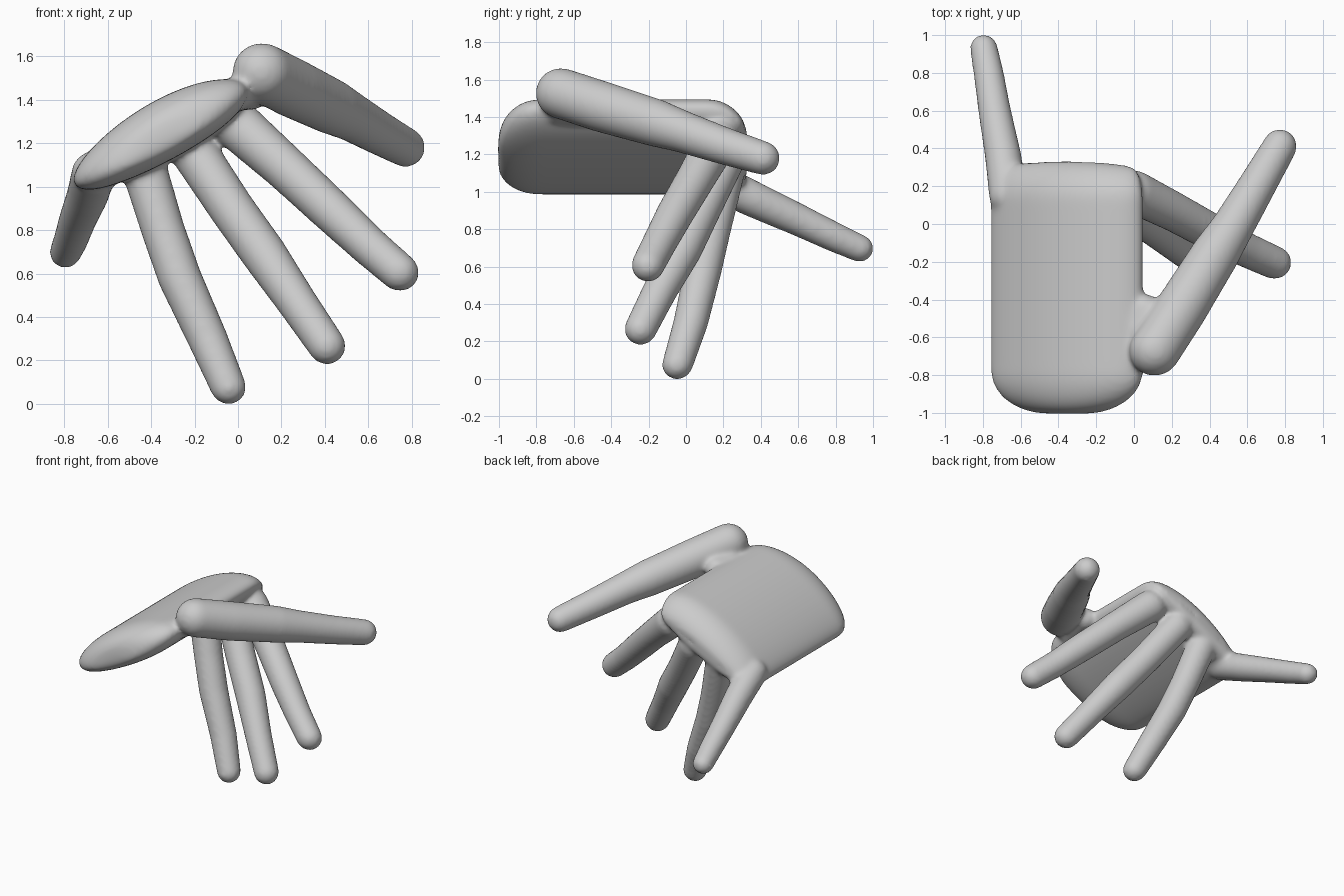
import bpy, bmesh, math
from mathutils import Vector

if "Cube" in bpy.data.objects:
    bpy.data.objects.remove(bpy.data.objects["Cube"])

skin = bpy.data.materials.new("light grey")
skin.diffuse_color = (0.6, 0.6, 0.6, 1)
skin.use_nodes = True
skin.node_tree.nodes["Principled BSDF"].inputs["Base Color"].default_value = skin.diffuse_color

bm = bmesh.new()


def loft(rings):
    """Skin a list of closed rings and cap both ends."""
    vs = [[bm.verts.new(p) for p in ring] for ring in rings]
    n = len(vs[0])
    for a, b in zip(vs, vs[1:]):
        for i in range(n):
            j = (i + 1) % n
            bm.faces.new((a[i], a[j], b[j], b[i]))
    bm.faces.new(vs[0][::-1])
    bm.faces.new(vs[-1])


def finger(points):
    """Round-ended tapered tube through (x, y, z, radius) points."""
    pts = [Vector(p[:3]) for p in points]
    rad = [p[3] + 0.003 for p in points]
    d0 = (pts[1] - pts[0]).normalized()
    d1 = (pts[-1] - pts[-2]).normalized()
    arc = [math.radians(a) for a in (4, 20, 40, 60, 75)]
    spine = [(pts[0] - d0 * rad[0] * math.cos(a), rad[0] * math.sin(a)) for a in arc]
    spine += list(zip(pts, rad))
    spine += [(pts[-1] + d1 * rad[-1] * math.cos(a), rad[-1] * math.sin(a)) for a in arc[::-1]]
    axis = (pts[-1] - pts[0]).normalized()
    u = axis.orthogonal().normalized()
    v = axis.cross(u)
    loft([[c + r * (u * math.cos(t) + v * math.sin(t))
           for t in (2 * math.pi * k / 24 for k in range(24))] for c, r in spine])


# Palm: tilted lens section, heel sloping to the underside, knuckle roll at the back
def palm_ring(y, width, thick, drop, bow=0):
    ring = []
    for k in range(48):
        t = 2 * math.pi * k / 48
        c, s = math.cos(t), math.sin(t)
        x = width * c
        half = 0.145 if s > 0 else 0.165
        z = 1.235 + 0.5 * x + 0.03 * (1 - c * c) + half * thick * s - drop
        ring.append((-0.355 + x, y - bow * c * c, z))
    return ring


rings = []
for i in range(10):                       # heel
    a = math.radians(4 + 86 * i / 9)
    thick = math.sin(a) ** 0.65
    rings.append(palm_ring(-0.78 - 0.225 * math.cos(a), 0.1 + 0.303 * math.sin(a),
                           thick, 0.06 * (1 - thick)))
for y in (-0.5, -0.2, 0.0):
    rings.append(palm_ring(y, 0.403, 1, 0))
for i in range(10):                       # knuckles
    a = math.radians(86 * i / 9)
    rings.append(palm_ring(0.12 + 0.215 * math.sin(a), 0.343 + 0.06 * math.cos(a),
                           math.cos(a) ** 0.8, 0.05 * math.sin(a) ** 2,
                           0.03 * math.sin(a)))
loft(rings)

# Thumb, and the web that joins it to the palm
finger([(0.11, -0.67, 1.527, 0.133), (0.25, -0.45, 1.455, 0.134), (0.43, -0.16, 1.368, 0.125),
        (0.52, -0.02, 1.322, 0.11), (0.65, 0.20, 1.247, 0.098), (0.773, 0.412, 1.18, 0.088)])
finger([(0.01, -0.69, 1.435, 0.07), (0.03, -0.56, 1.435, 0.078), (0.06, -0.45, 1.43, 0.075)])
# Index finger
finger([(0.0, 0.17, 1.28, 0.112), (0.22, 0.06, 1.085, 0.102), (0.44, -0.06, 0.88, 0.097),
        (0.60, -0.14, 0.73, 0.09), (0.745, -0.205, 0.605, 0.086)])
# Middle finger
finger([(-0.215, 0.21, 1.18, 0.106), (-0.03, 0.08, 0.90, 0.102), (0.12, -0.02, 0.69, 0.102),
        (0.27, -0.14, 0.47, 0.09), (0.41, -0.243, 0.266, 0.084)])
# Ring finger
finger([(-0.44, 0.21, 1.11, 0.103), (-0.345, 0.14, 0.80, 0.098), (-0.268, 0.09, 0.58, 0.098),
        (-0.14, 0.025, 0.30, 0.09), (-0.045, -0.045, 0.077, 0.08)])
# Little finger
finger([(-0.665, 0.15, 1.06, 0.1), (-0.693, 0.36, 0.96, 0.094), (-0.738, 0.60, 0.85, 0.084),
        (-0.77, 0.80, 0.755, 0.077), (-0.795, 0.93, 0.697, 0.071)])

bmesh.ops.recalc_face_normals(bm, faces=bm.faces[:])
mesh = bpy.data.meshes.new("hand")
bm.to_mesh(mesh)
bm.free()
mesh.materials.append(skin)
hand = bpy.data.objects.new("hand", mesh)
bpy.context.collection.objects.link(hand)

# Fuse the parts into one skin with soft joins
fuse = hand.modifiers.new("fuse", 'REMESH')
fuse.mode = 'VOXEL'
fuse.voxel_size = 0.014
fuse.use_smooth_shade = True
soft = hand.modifiers.new("soften", 'SMOOTH')
soft.factor = 0.5
soft.iterations = 16
